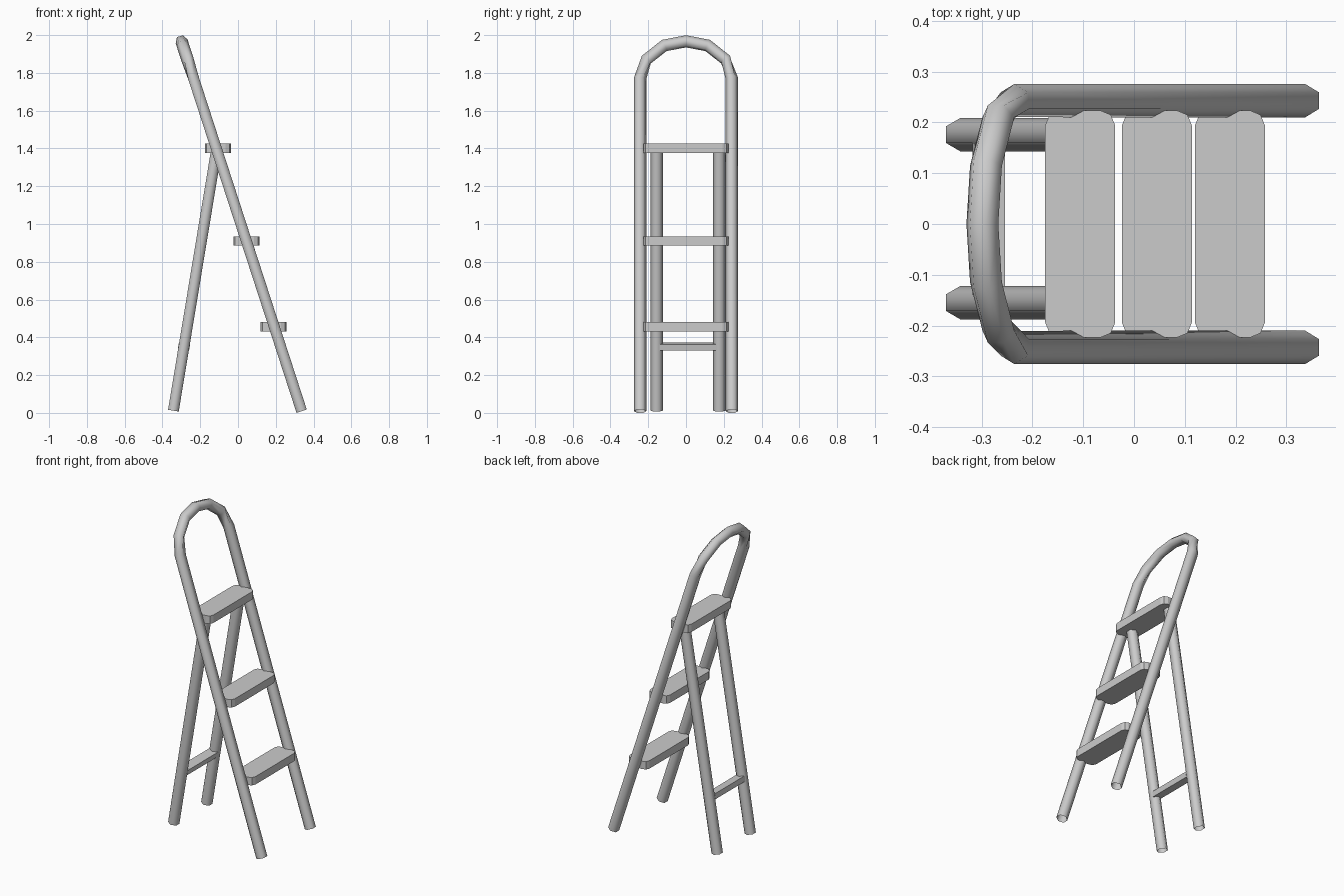
import bpy
import bmesh
import math
from mathutils import Vector, Quaternion

if "Cube" in bpy.data.objects:
    bpy.data.objects.remove(bpy.data.objects["Cube"], do_unlink=True)

GREY = (0.6, 0.6, 0.6, 1)
metal = bpy.data.materials.new("grey metal")
metal.diffuse_color = GREY
metal.use_nodes = True
metal.node_tree.nodes["Principled BSDF"].inputs["Base Color"].default_value = GREY


def add_object(name, bm):
    mesh = bpy.data.meshes.new(name)
    bm.to_mesh(mesh)
    bm.free()
    mesh.materials.append(metal)
    obj = bpy.data.objects.new(name, mesh)
    bpy.context.collection.objects.link(obj)
    return obj


def smooth(obj, degrees):
    bpy.ops.object.select_all(action='DESELECT')
    obj.select_set(True)
    bpy.context.view_layer.objects.active = obj
    bpy.ops.object.shade_smooth_by_angle(angle=math.radians(degrees))


def tube(name, path, normal, twists, radius=0.033, sides=6):
    """Open hexagonal tube along a path lying in the plane of the normal."""
    bm = bmesh.new()
    rings = []
    last = len(path) - 1
    for i, point in enumerate(path):
        before = (point - path[max(i - 1, 0)]).normalized()
        after = (path[min(i + 1, last)] - point).normalized()
        tangent = (before + after).normalized()
        side = tangent.cross(normal).normalized()
        ring = []
        for k in range(sides):
            turn = Quaternion(tangent, math.tau * k / sides + math.radians(twists[i]))
            ring.append(bm.verts.new(point + turn @ side * radius))
        rings.append(ring)
    for a, b in zip(rings, rings[1:]):
        for k in range(sides):
            n = (k + 1) % sides
            bm.faces.new((a[k], a[n], b[n], b[k]))
    smooth(add_object(name, bm), 75)


def box(name, center, size, tilt=0, corner=0):
    """Board, optionally tilted about y and with rounded upright corners."""
    bm = bmesh.new()
    bmesh.ops.create_cube(bm, size=1)
    bmesh.ops.scale(bm, vec=size, verts=bm.verts)
    if corner:
        upright = [e for e in bm.edges
                   if abs(e.verts[0].co.z - e.verts[1].co.z) > size[2] / 2]
        bmesh.ops.bevel(bm, geom=upright, offset=corner, segments=2,
                        profile=0.5, affect='EDGES')
    obj = add_object(name, bm)
    obj.location = center
    obj.rotation_euler.y = tilt
    return obj


# Front rails and arched handle, one tube in a leaning plane
def lean(y, z):
    return Vector((0.337 - 0.3247 * (z - 0.009), y, z))


half = [(0.243, 0.009), (0.243, 1.77), (0.21, 1.87), (0.115, 1.945)]
profile = half + [(0, 1.967)] + [(-y, z) for y, z in reversed(half)]
tube("front_rail_and_handle", [lean(y, z) for y, z in profile],
     Vector((0.95, 0, 0.31)), [0, 0, 30, 30, 30, 30, 30, 60, 60])

# Rear legs
for name, y in (("rear_leg_left", 0.176), ("rear_leg_right", -0.155)):
    tube(name, [Vector((-0.342, y, 0.012)), Vector((-0.115, y, 1.385))],
         Vector((0.99, 0, -0.16)), [0, 0])

# Treads
for name, x, z in (("lower_tread", 0.189, 0.455), ("middle_tread", 0.045, 0.91),
                   ("top_tread", -0.106, 1.4)):
    box(name, (x, 0, z), (0.138, 0.448, 0.05), corner=0.03)

# Brace between the rear legs
box("rear_brace", (-0.286, 0.01, 0.351), (0.06, 0.3, 0.033), tilt=math.radians(9.5))
